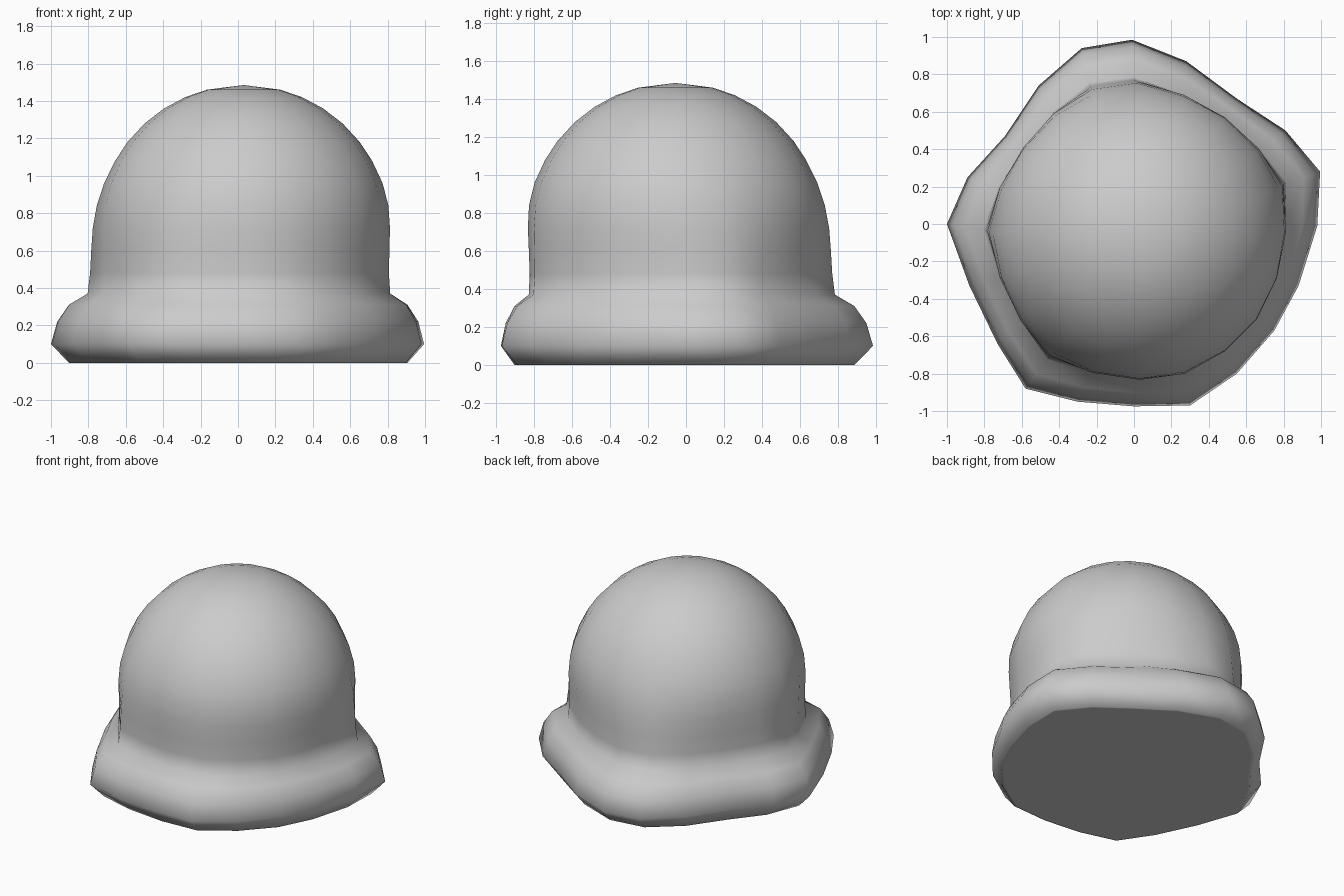
import bpy, bmesh, math

if "Cube" in bpy.data.objects:
    bpy.data.objects.remove(bpy.data.objects["Cube"])

# 20-sided plan outlines: widest line of the rim, and foot of the dome wall
OUTER = [(-1, 0), (-.89, .25), (-.69, .47), (-.51, .74), (-.28, .94),
         (-.01, .985), (.28, .87), (.55, .67), (.81, .50), (.995, .28),
         (.98, -.01), (.88, -.33), (.75, -.57), (.55, -.80), (.30, -.97),
         (0, -.975), (-.30, -.95), (-.58, -.88), (-.73, -.64), (-.88, -.33)]
WALL = [(-.80, -.03), (-.72, .20), (-.58, .41), (-.43, .60), (-.24, .75),
        (0, .78), (.26, .69), (.48, .56), (.67, .40), (.81, .22),
        (.81, -.03), (.75, -.28), (.65, -.50), (.48, -.67), (.27, -.80),
        (.03, -.825), (-.23, -.79), (-.46, -.72), (-.61, -.51), (-.72, -.27)]
N = len(OUTER)
CX, CY, CZ, R = .03, -.055, .70, .785   # sphere forming the dome


def mix(a, b, t):
    return [(p[0] + (q[0] - p[0]) * t, p[1] + (q[1] - p[1]) * t)
            for p, q in zip(a, b)]


def circle(z):
    r = math.sqrt(max(R * R - (z - CZ) ** 2, 0))
    return [(CX + r * math.cos(math.pi - i * math.tau / N),
             CY + r * math.sin(math.pi - i * math.tau / N)) for i in range(N)]


# Rim: (height, position from wall to outer outline); first ring keeps base flat
rings = []
for z, t in [(0, .42), (0, .52), (.10, 1), (.22, .83), (.31, .52), (.37, .02)]:
    rings.append((z, mix(WALL, OUTER, t)))

# Dome: irregular wall fading into the sphere
for z, t in [(.48, .12), (.60, .30), (.72, .52), (.84, .78), (.96, .94),
             (1.08, 1), (1.18, 1), (1.28, 1), (1.36, 1), (1.42, 1), (1.46, 1)]:
    rings.append((z, mix(WALL, circle(z), t)))

bm = bmesh.new()
loops = [[bm.verts.new((x, y, z)) for x, y in pts] for z, pts in rings]
for a, b in zip(loops, loops[1:]):
    for i in range(N):
        j = (i + 1) % N
        bm.faces.new((a[i], a[j], b[j], b[i]))

# Base and crown
bm.faces.new(loops[0])
tip = bm.verts.new((CX, CY, CZ + R))
for i in range(N):
    bm.faces.new((loops[-1][i], loops[-1][(i + 1) % N], tip))
bmesh.ops.recalc_face_normals(bm, faces=bm.faces)
for f in bm.faces:
    f.smooth = True

mesh = bpy.data.meshes.new("rimmed_dome")
bm.to_mesh(mesh)
bm.free()
obj = bpy.data.objects.new("rimmed_dome", mesh)
bpy.context.collection.objects.link(obj)
